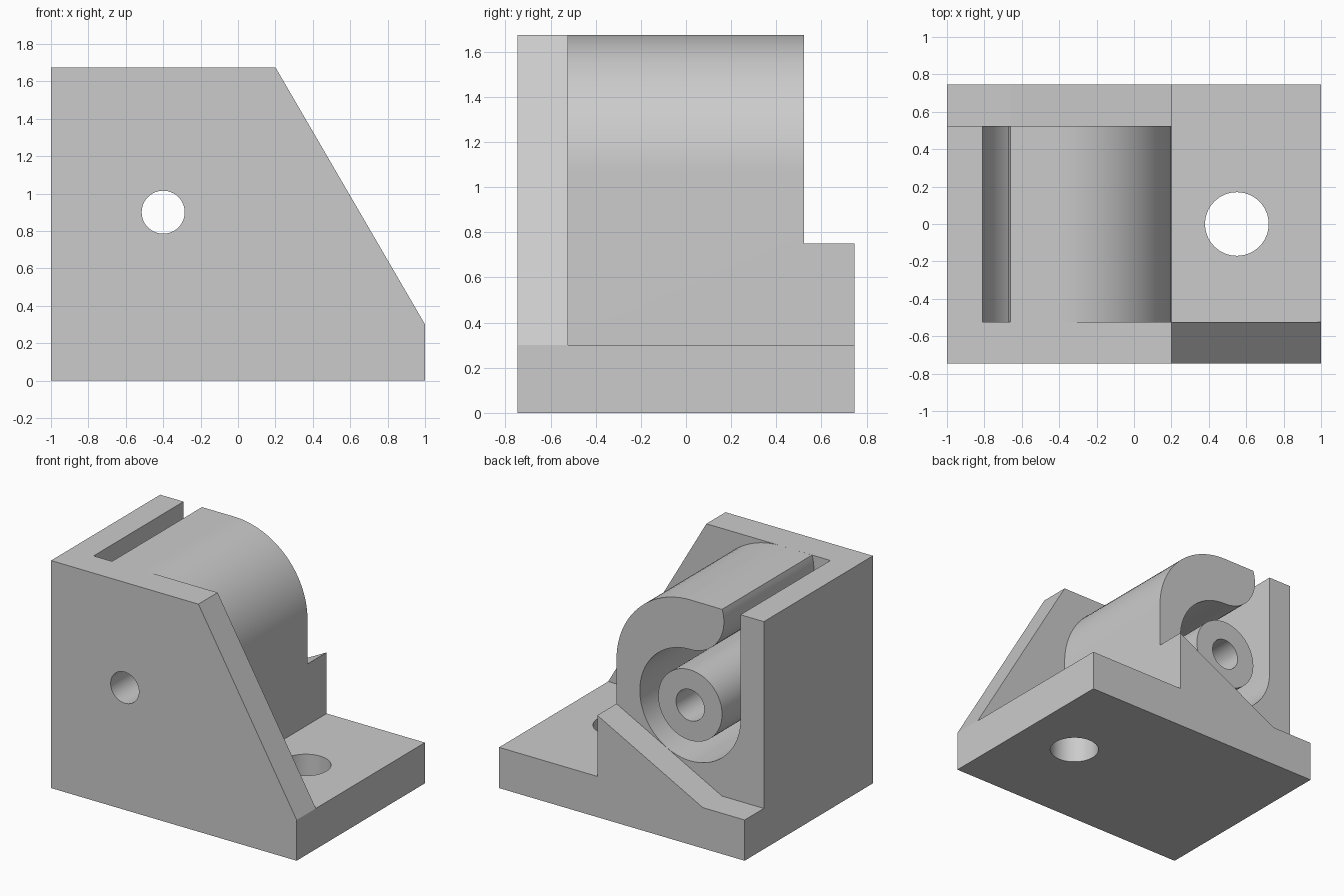
import bpy, bmesh, math
from math import cos, sin, radians

if bpy.data.objects.get("Cube"):
    bpy.data.objects.remove(bpy.data.objects["Cube"], do_unlink=True)

W, INNER, TOP, BASE = 0.746, 0.523, 1.675, 0.3
PIN = (-0.4, 0.9)      # axis of the pin, x and z

grey = bpy.data.materials.new("plain grey")
grey.use_nodes = True
grey.diffuse_color = (0.6, 0.6, 0.6, 1)
grey.node_tree.nodes["Principled BSDF"].inputs["Base Color"].default_value = (0.6, 0.6, 0.6, 1)


def arc(center, r, start, end, n):
    """Points along an arc, angles in degrees."""
    angles = [radians(start + (end - start) * i / n) for i in range(n + 1)]
    return [(center[0] + r * cos(a), center[1] + r * sin(a)) for a in angles]


def extrude(name, profile, lo, hi, axis="y"):
    """Solid made by sweeping a 2D profile along y (x-z profile) or z (x-y profile)."""
    def place(u, v, d):
        return (u, d, v) if axis == "y" else (u, v, d)
    bm = bmesh.new()
    a = [bm.verts.new(place(u, v, lo)) for u, v in profile]
    b = [bm.verts.new(place(u, v, hi)) for u, v in profile]
    bm.faces.new(a)
    bm.faces.new(b)
    for i in range(len(a)):
        j = (i + 1) % len(a)
        bm.faces.new((a[i], a[j], b[j], b[i]))
    bmesh.ops.recalc_face_normals(bm, faces=bm.faces)
    mesh = bpy.data.meshes.new(name)
    bm.to_mesh(mesh)
    bm.free()
    mesh.materials.append(grey)
    obj = bpy.data.objects.new(name, mesh)
    bpy.context.collection.objects.link(obj)
    return obj


def circle(center, r, n=64):
    return arc(center, r, 0, 360, n)[:-1]


def combine(target, tool, operation):
    """Apply a boolean and discard the tool."""
    bpy.ops.object.select_all(action="DESELECT")
    bpy.context.view_layer.objects.active = target
    target.select_set(True)
    mod = target.modifiers.new(operation, "BOOLEAN")
    mod.operation, mod.solver, mod.object = operation, "EXACT", tool
    bpy.ops.object.modifier_apply(modifier=mod.name)
    bpy.data.objects.remove(tool, do_unlink=True)


# Base slab
bracket = extrude("hinge_bracket", [(-1, 0), (1, 0), (1, BASE), (-1, BASE)], -W, W)

# Side wall, round cavity and curled hook in one profile
hook = [(-1, 0.15), (0.2, 0.15)]
hook += arc((-0.4, TOP - 0.6), 0.6, 0, 90, 24)
hook += arc((-0.4, TOP - 0.09), 0.275, 161, 270, 20)
hook += arc(PIN, 0.41, 90, -180, 60)
hook += [(-0.81, TOP), (-1, TOP)]
combine(bracket, extrude("hook", hook, -0.6, INNER), "UNION")

# Front cheek plate with slanted edge
cheek = [(-1, 0), (1, 0), (1, BASE), (0.2, TOP), (-1, TOP)]
combine(bracket, extrude("front_cheek", cheek, -W, -INNER), "UNION")

# Low sloped rib at the back
rib = [(-1, 0.15), (0.2, 0.15), (0.2, 0.75), (-0.66, BASE), (-1, BASE)]
combine(bracket, extrude("back_rib", rib, INNER, W), "UNION")

# Pin inside the cavity
combine(bracket, extrude("pin", circle(PIN, 0.26), -0.6, INNER), "UNION")

# Pin bore and mounting hole
combine(bracket, extrude("bore", circle(PIN, 0.115, 48), -1, 1), "DIFFERENCE")
combine(bracket, extrude("bolt_hole", circle((0.55, 0), 0.17), -0.5, 0.5, "z"), "DIFFERENCE")

bracket.select_set(True)
bpy.context.view_layer.objects.active = bracket
bpy.ops.object.shade_smooth_by_angle(angle=radians(25))
